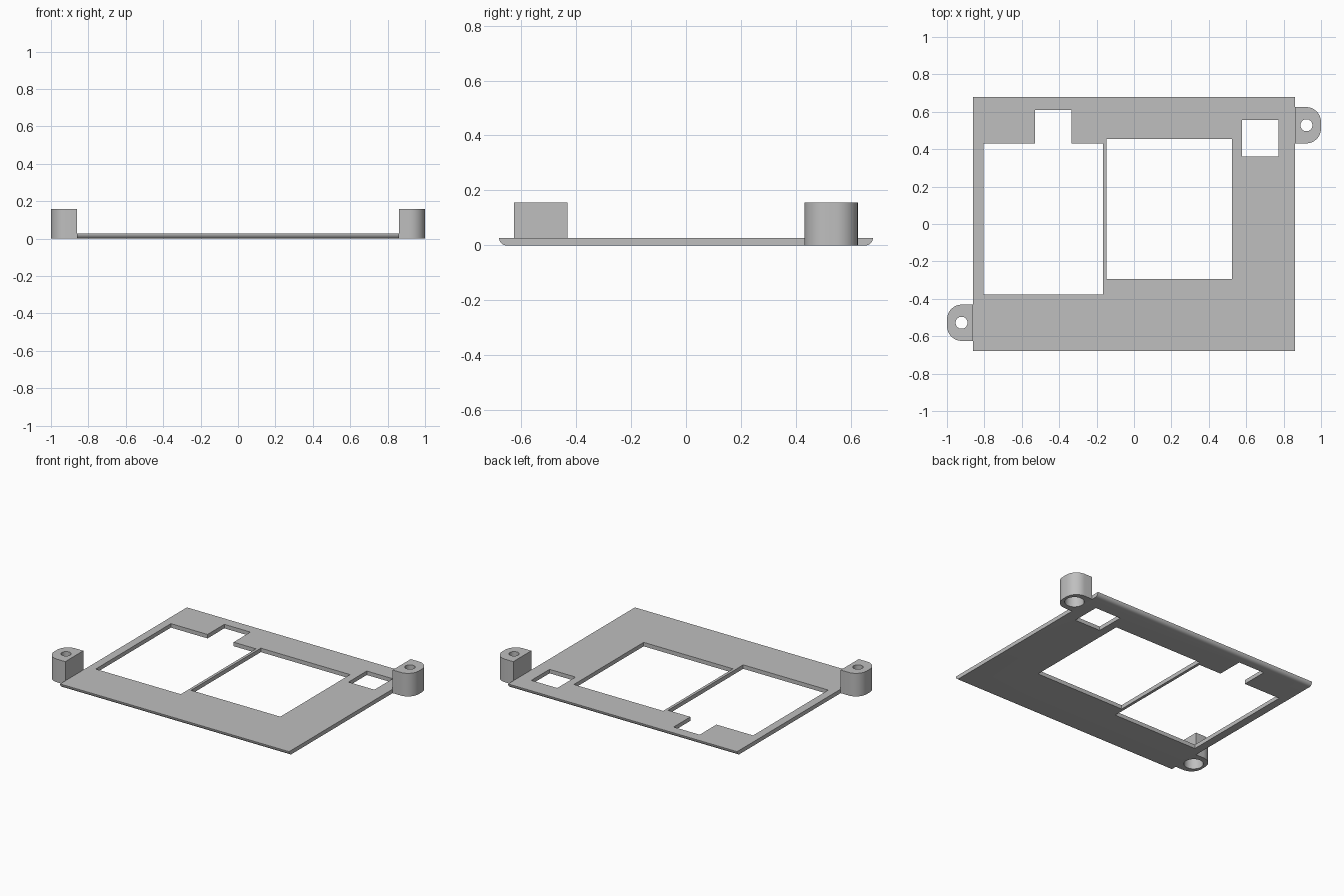
import bpy, bmesh, math
from mathutils import Vector

if "Cube" in bpy.data.objects:
    bpy.data.objects.remove(bpy.data.objects["Cube"], do_unlink=True)

grey = bpy.data.materials.new("plain_grey")
grey.use_nodes = True
grey.diffuse_color = (0.52, 0.52, 0.52, 1)
grey.node_tree.nodes["Principled BSDF"].inputs["Base Color"].default_value = (0.52, 0.52, 0.52, 1)


def prism(name, points, direction):
    """Extrude a flat outline of 3D points along a direction."""
    bm = bmesh.new()
    face = bm.faces.new([bm.verts.new(p) for p in points])
    extruded = bmesh.ops.extrude_face_region(bm, geom=[face])["geom"]
    verts = [v for v in extruded if isinstance(v, bmesh.types.BMVert)]
    bmesh.ops.translate(bm, verts=verts, vec=Vector(direction))
    bmesh.ops.recalc_face_normals(bm, faces=bm.faces)
    mesh = bpy.data.meshes.new(name)
    bm.to_mesh(mesh)
    bm.free()
    obj = bpy.data.objects.new(name, mesh)
    bpy.context.collection.objects.link(obj)
    mesh.materials.append(grey)
    return obj


def upright(name, outline, bottom, top):
    return prism(name, [(x, y, bottom) for x, y in outline], (0, 0, top - bottom))


def arc(cx, cy, radius, start, end, steps):
    angles = [math.radians(start + (end - start) * i / steps) for i in range(steps + 1)]
    return [(cx + radius * math.cos(a), cy + radius * math.sin(a)) for a in angles]


def rectangle(x0, x1, y0, y1):
    return [(x0, y0), (x1, y0), (x1, y1), (x0, y1)]


def cut(target, cutters):
    bpy.context.view_layer.objects.active = target
    for cutter in cutters:
        cutter.hide_render = True
        mod = target.modifiers.new("cut", "BOOLEAN")
        mod.operation, mod.solver, mod.object = "DIFFERENCE", "EXACT", cutter
        bpy.ops.object.modifier_apply(modifier=mod.name)
        bpy.data.objects.remove(cutter, do_unlink=True)


def smooth(obj):
    bpy.ops.object.select_all(action="DESELECT")
    obj.select_set(True)
    bpy.context.view_layer.objects.active = obj
    bpy.ops.object.shade_smooth_by_angle(angle=math.radians(30))


# Plate: rounded lower edges at front and back, square ends
HALF_X, HALF_Y, THICK = 0.86, 0.68, 0.027
profile = (arc(-HALF_Y + THICK, THICK, THICK, 180, 270, 8)
           + arc(HALF_Y - THICK, THICK, THICK, 270, 360, 8))
plate = prism("panel_plate", [(-HALF_X, y, z) for y, z in profile], (2 * HALF_X, 0, 0))

# Openings: notched window, main window and small square window
notched = [(-0.805, -0.377), (-0.166, -0.377), (-0.166, 0.43), (-0.334, 0.43),
           (-0.334, 0.61), (-0.53, 0.61), (-0.53, 0.43), (-0.805, 0.43)]
openings = [notched,
            rectangle(-0.147, 0.524, -0.294, 0.455),
            rectangle(0.578, 0.773, 0.36, 0.556)]
cut(plate, [upright("opening_cutter", o, -0.1, 0.1) for o in openings])
smooth(plate)

# Screw posts: rounded outer corners, through hole and wide bore from below
POST_Y, HALF_W, CORNER, HEIGHT = 0.528, 0.097, 0.08, 0.157
HOLE_X = 0.922
for name, s in (("left_screw_post", 1), ("right_screw_post", -1)):
    low, high = POST_Y - HALF_W, POST_Y + HALF_W
    outline = ([(HALF_X, low)]
               + arc(1 - CORNER, low + CORNER, CORNER, -90, 0, 12)
               + arc(1 - CORNER, high - CORNER, CORNER, 0, 90, 12)
               + [(HALF_X, high)])
    turn = lambda pts: [(s * x, s * y) for x, y in pts]
    post = upright(name, turn(outline), 0, HEIGHT)
    hole = arc(HOLE_X, POST_Y, 0.032, 0, 352.5, 47)
    bore = arc(HOLE_X, POST_Y, 0.06, 0, 352.5, 47)
    cut(post, [upright("hole_cutter", turn(hole), -0.1, 0.3),
               upright("bore_cutter", turn(bore), -0.1, 0.105)])
    smooth(post)
